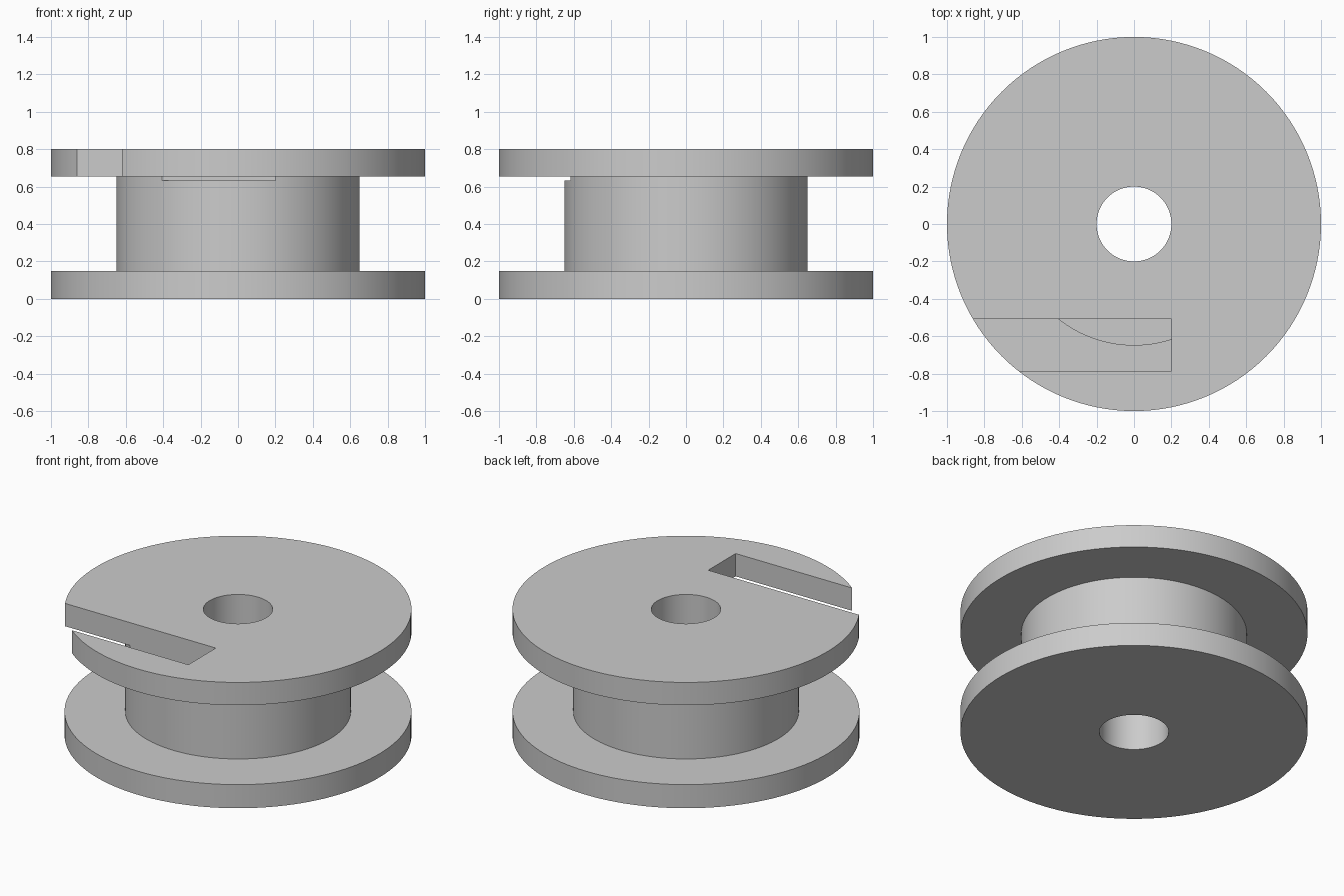
import bpy, bmesh, math
from mathutils import Vector, Matrix

cube = bpy.data.objects.get("Cube")
if cube:
    bpy.data.objects.remove(cube, do_unlink=True)

SEGMENTS = 128
BORE, HUB, RIM = 0.2, 0.65, 1.0
LOWER, UPPER, TOP = 0.15, 0.655, 0.8

grey = bpy.data.materials.new("plain grey")
grey.use_nodes = True
colour = (0.6, 0.6, 0.6, 1)
grey.diffuse_color = colour
grey.node_tree.nodes["Principled BSDF"].inputs["Base Color"].default_value = colour


def add_object(name, bm):
    bmesh.ops.recalc_face_normals(bm, faces=bm.faces)
    mesh = bpy.data.meshes.new(name)
    bm.to_mesh(mesh)
    bm.free()
    mesh.materials.append(grey)
    obj = bpy.data.objects.new(name, mesh)
    bpy.context.collection.objects.link(obj)
    return obj


# Spool: hub, two flanges and bore turned from one closed profile
profile = [(BORE, 0), (RIM, 0), (RIM, LOWER), (HUB, LOWER),
           (HUB, UPPER), (RIM, UPPER), (RIM, TOP), (BORE, TOP)]
bm = bmesh.new()
rings = []
for i in range(SEGMENTS):
    a = math.tau * i / SEGMENTS
    rings.append([bm.verts.new((r * math.cos(a), r * math.sin(a), z)) for r, z in profile])
for i, ring in enumerate(rings):
    following = rings[(i + 1) % SEGMENTS]
    for j in range(len(profile)):
        k = (j + 1) % len(profile)
        bm.faces.new((ring[j], following[j], following[k], ring[k]))
spool = add_object("spool", bm)

# Slot through the upper flange, shaving the top of the hub
low, high = Vector((-1.2, -0.785, 0.632)), Vector((0.2, -0.508, 1.0))
bm = bmesh.new()
bmesh.ops.create_cube(bm, size=1, matrix=Matrix.Translation((low + high) / 2)
                      @ Matrix.Diagonal((*(high - low), 1)))
cutter = add_object("slot_cutter", bm)
cutter.hide_render = True
cutter.hide_viewport = True

cut = spool.modifiers.new("slot", "BOOLEAN")
cut.operation = "DIFFERENCE"
cut.solver = "EXACT"
cut.object = cutter

# Apply the cut, then shade the round walls smooth with sharp edges
bpy.context.view_layer.objects.active = spool
spool.select_set(True)
bpy.ops.object.modifier_apply(modifier=cut.name)
bpy.data.objects.remove(cutter, do_unlink=True)
bpy.ops.object.shade_smooth_by_angle(angle=math.radians(30))
